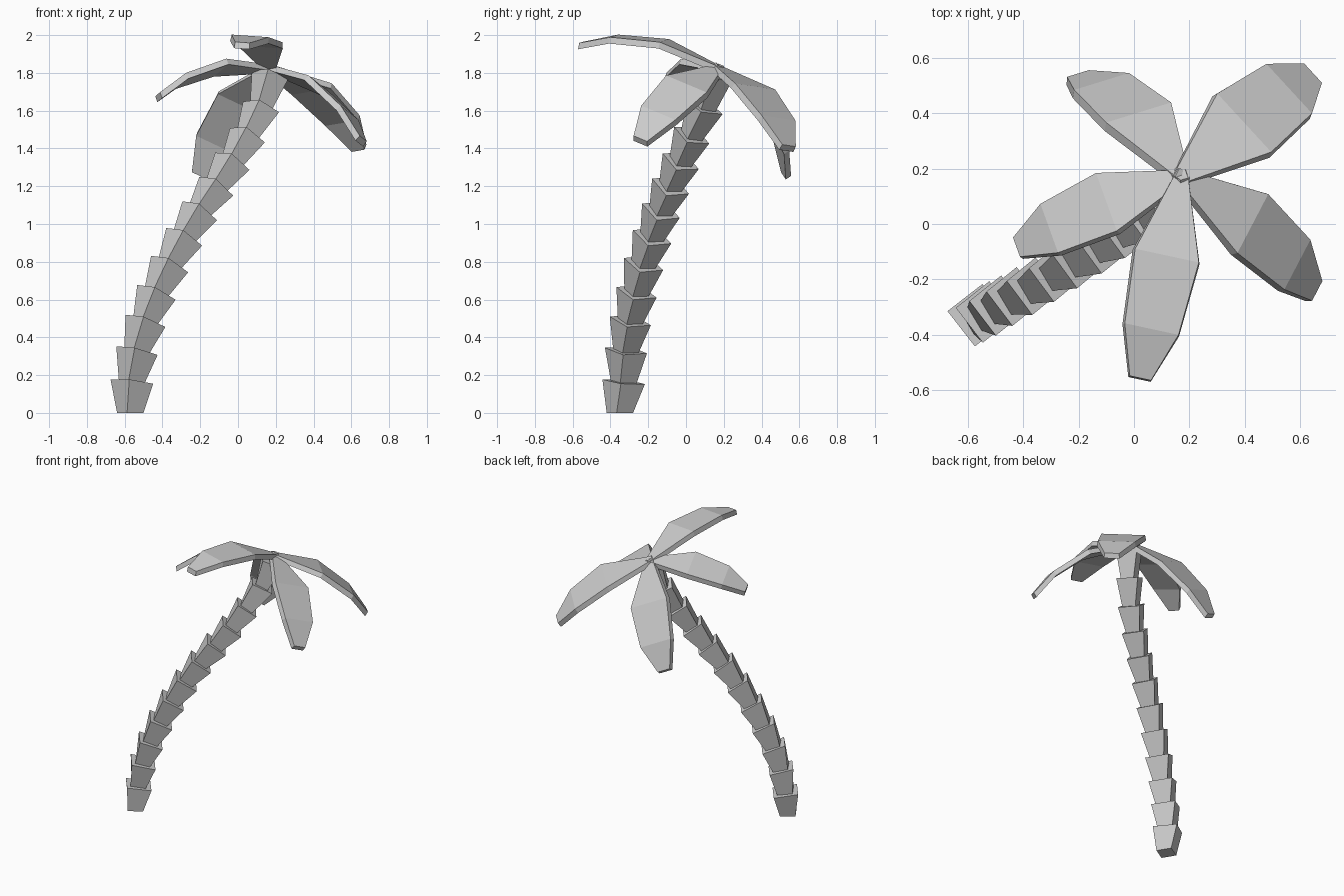
import bpy
import bmesh
from math import radians, sin, cos
from mathutils import Vector

if "Cube" in bpy.data.objects:
    bpy.data.objects.remove(bpy.data.objects["Cube"])


def make_object(name, rings):
    """Loft four-sided rings into one closed, flat-shaded mesh."""
    bm = bmesh.new()
    loops = [[bm.verts.new(p) for p in ring] for ring in rings]
    bm.faces.new(loops[0])
    bm.faces.new(loops[-1])
    for a, b in zip(loops, loops[1:]):
        for i in range(4):
            j = (i + 1) % 4
            bm.faces.new((a[i], a[j], b[j], b[i]))
    bmesh.ops.recalc_face_normals(bm, faces=bm.faces)
    mesh = bpy.data.meshes.new(name)
    bm.to_mesh(mesh)
    bm.free()
    ob = bpy.data.objects.new(name, mesh)
    bpy.context.collection.objects.link(ob)


# Trunk: flared, slightly twisted square segments stacked along a leaning path
path = [Vector(p) for p in (
    (-.57, -.35, 0), (-.562, -.33, .165), (-.535, -.318, .33), (-.49, -.295, .487),
    (-.432, -.262, .638), (-.362, -.225, .788), (-.285, -.18, .932), (-.203, -.133, 1.07),
    (-.115, -.082, 1.2), (-.03, -.028, 1.332), (.05, .03, 1.47), (.122, .1, 1.62),
    (.17, .15, 1.79))]
lean = Vector((cos(radians(29)), sin(radians(29)), 0))


def square(center, normal, radius, twist):
    u = (lean - normal * lean.dot(normal)).normalized()
    v = normal.cross(u)
    return [center + radius * (u * cos(radians(a + twist)) + v * sin(radians(a + twist)))
            for a in (45, 135, 225, 315)]


def tangent(i):
    if i == 0:
        return Vector((0, 0, 1))
    return (path[min(i + 1, len(path) - 1)] - path[i - 1]).normalized()


for i in range(len(path) - 1):
    taper = 1 - .011 * i
    make_object(f"trunk_segment_{i + 1}", [
        square(path[i], tangent(i), .072 * taper, 2),
        square(path[i + 1], tangent(i + 1), .114 * taper, 9)])

# Fronds: one arched blade, turned by azimuth, pitch and roll
root = Vector((.17, .17, 1.82))
# distance along chord, arch height, half width (fractions of the blade)
stations = ((-.04, -.01, .025), (.41, .112, .18), (.77, .085, .152), (1.0, 0, .06))


def frond(name, azimuth, pitch, roll, length, width):
    az, pi, ro = radians(azimuth), radians(pitch), radians(roll)
    c = Vector((cos(az) * cos(pi), sin(az) * cos(pi), sin(pi)))
    s0 = Vector((-sin(az), cos(az), 0))
    n0 = c.cross(s0)
    s = s0 * cos(ro) + n0 * sin(ro)
    n = n0 * cos(ro) - s0 * sin(ro)
    rings = []
    for d, h, w in stations:
        p = root + c * d * length + n * h * length
        w *= .75 * width
        t = n * .017
        rings.append([p + s * w * .95 + t, p + s * w - t,
                      p - s * w - t, p - s * w * .95 + t])
    make_object(name, rings)


frond("front_frond", 258.5, 9.5, -4, .755, .92)
frond("right_front_frond", 319.5, -31, -24, .74, 1.0)
frond("right_back_frond", 38, -35, -8, .73, 1.13)
frond("left_back_frond", 136, -47, 37, .76, 1.05)
frond("left_frond", 203.5, -13, 16, .66, .9)
